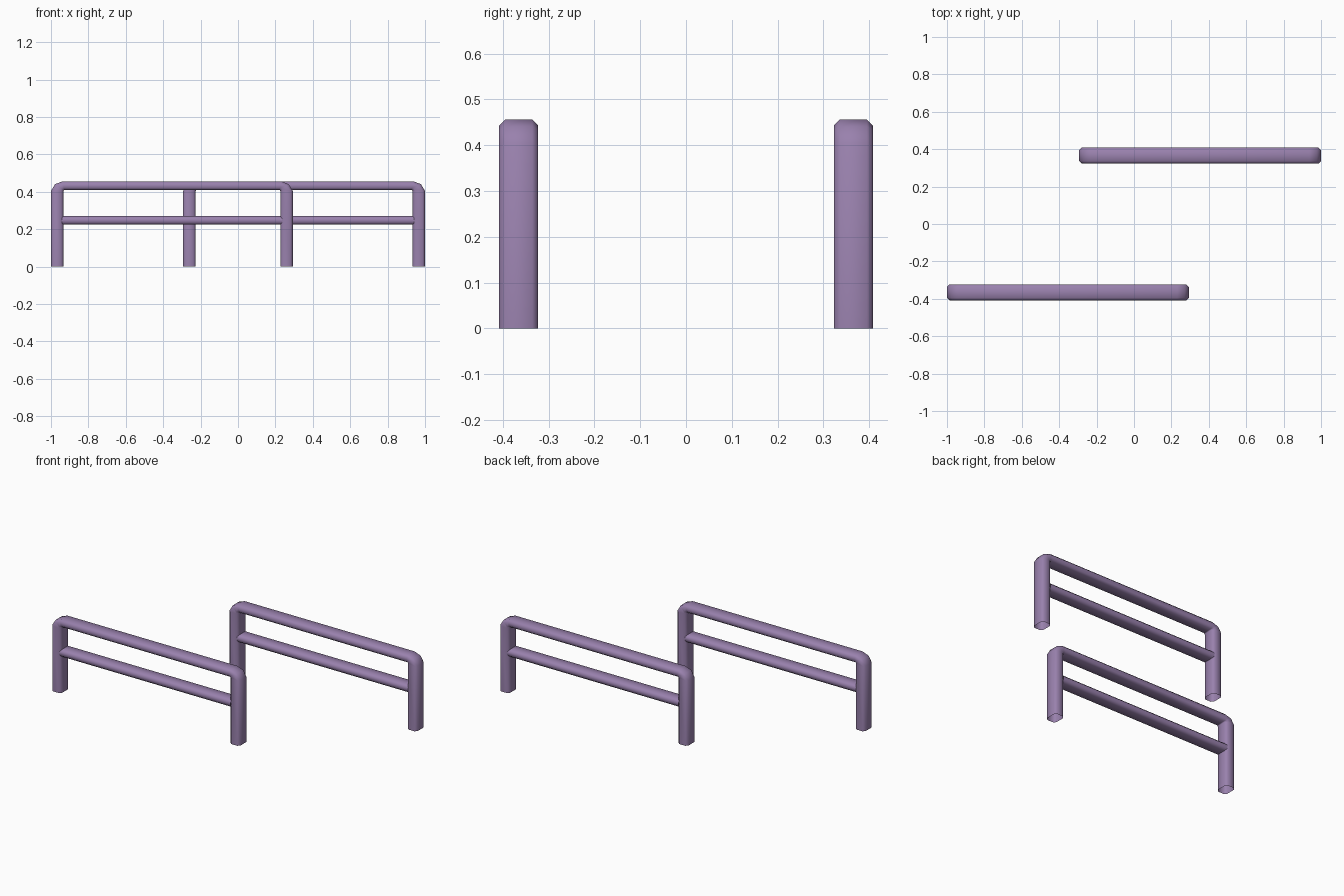
import bpy, bmesh, math

if "Cube" in bpy.data.objects:
    bpy.data.objects.remove(bpy.data.objects["Cube"])

HALF, WIDTH, HEIGHT = 0.6465, 0.085, 0.456
CHAMFER = 0.013

mat = bpy.data.materials.new("purple_paint")
mat.diffuse_color = (0.32, 0.22, 0.42, 1)
mat.use_nodes = True
mat.node_tree.nodes["Principled BSDF"].inputs["Base Color"].default_value = mat.diffuse_color


def sweep(name, stations, width, location, chamfer=CHAMFER):
    """Loft a chamfered section through (outer, inner) point pairs in the XZ plane."""
    bm = bmesh.new()
    h = width / 2
    rings = []
    for (ox, oz), (ix, iz) in stations:
        length = math.hypot(ix - ox, iz - oz)
        t = chamfer / length
        # (y, fraction from outer to inner)
        section = [(-h + chamfer, 0), (h - chamfer, 0), (h, t), (h, 1 - t),
                   (h - chamfer, 1), (-h + chamfer, 1), (-h, 1 - t), (-h, t)]
        rings.append([bm.verts.new((ox + (ix - ox) * f, y, oz + (iz - oz) * f))
                      for y, f in section])
    for a, b in zip(rings, rings[1:]):
        for i in range(8):
            j = (i + 1) % 8
            bm.faces.new((a[i], a[j], b[j], b[i]))
    bmesh.ops.recalc_face_normals(bm, faces=bm.faces)
    mesh = bpy.data.meshes.new(name)
    bm.to_mesh(mesh)
    bm.free()
    mesh.materials.append(mat)
    obj = bpy.data.objects.new(name, mesh)
    bpy.context.collection.objects.link(obj)
    obj.location = location
    bpy.ops.object.select_all(action='DESELECT')
    obj.select_set(True)
    bpy.context.view_layer.objects.active = obj
    bpy.ops.object.shade_smooth_by_angle(angle=math.radians(50))
    return obj


# Left half of the hoop: leg, rounded corner, start of the top rail
L = -HALF
left = [((L, 0), (L + 0.067, 0)),
        ((L, 0.405), (L + 0.067, 0.404)),
        ((L + 0.022, 0.441), (L + 0.068, 0.408)),
        ((L + 0.062, HEIGHT), (L + 0.072, 0.409))]
right = [((-ox, oz), (-ix, iz)) for (ox, oz), (ix, iz) in reversed(left)]

# Lower rail between the legs
end = HALF - 0.058
lower = [((-end, 0.27), (-end, 0.224)), ((end, 0.27), (end, 0.224))]

# Two staggered barriers
for side, s in (("front", -1), ("back", 1)):
    place = (s * (1 - HALF), s * 0.3655, 0)
    sweep(side + "_hoop_frame", left + right, WIDTH, place)
    sweep(side + "_lower_rail", lower, WIDTH - 0.002, place)
